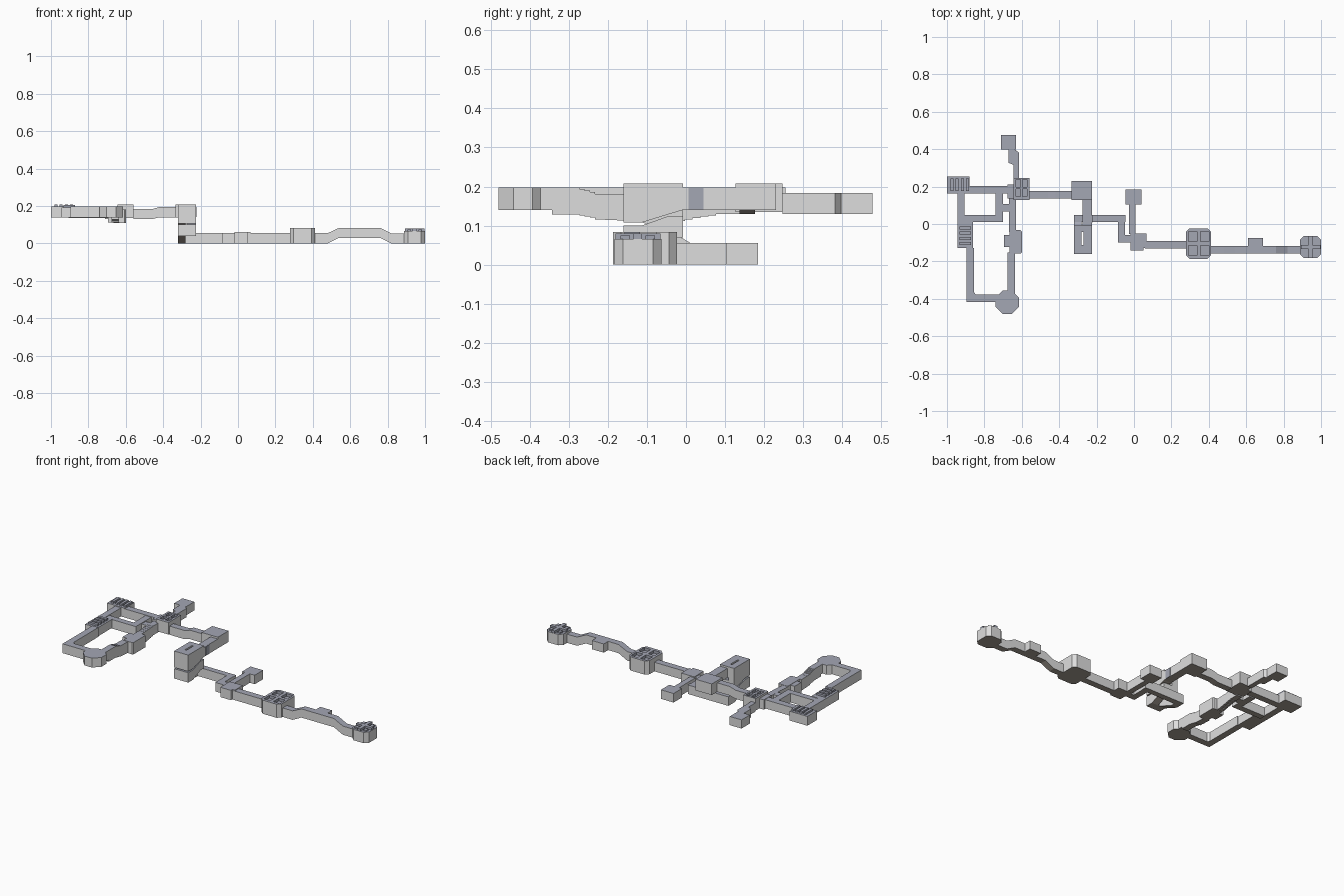
import bpy, bmesh, math

if "Cube" in bpy.data.objects:
    bpy.data.objects.remove(bpy.data.objects["Cube"])

DY = -0.003     # centres the layout front to back


def material(name, rgb):
    m = bpy.data.materials.new(name)
    m.diffuse_color = (*rgb, 1)
    m.use_nodes = True
    m.node_tree.nodes["Principled BSDF"].inputs["Base Color"].default_value = m.diffuse_color
    return m


MATS = [material("wall_grey", (0.73, 0.73, 0.73)),
        material("roof_slate", (0.37, 0.385, 0.455)),
        material("floor_brown", (0.38, 0.335, 0.29))]


def extrude(name, pts, vec):
    """Extrude a closed 3D outline; roofs, floors and walls are coloured by direction."""
    bm = bmesh.new()
    pts = [(x, y + DY, z) for x, y, z in pts]
    a = [bm.verts.new(p) for p in pts]
    b = [bm.verts.new([p[i] + vec[i] for i in range(3)]) for p in pts]
    bm.faces.new(a)
    bm.faces.new(b[::-1])
    n = len(pts)
    for i in range(n):
        bm.faces.new((a[i], b[i], b[(i + 1) % n], a[(i + 1) % n]))
    bmesh.ops.recalc_face_normals(bm, faces=bm.faces)
    bm.normal_update()
    for f in bm.faces:
        f.material_index = 1 if f.normal.z > 0.5 else 2 if f.normal.z < -0.5 else 0
    me = bpy.data.meshes.new(name)
    bm.to_mesh(me)
    bm.free()
    for m in MATS:
        me.materials.append(m)
    ob = bpy.data.objects.new(name, me)
    bpy.context.collection.objects.link(ob)
    return ob


def plan(name, xy, z0, z1):
    return extrude(name, [(x, y, z0) for x, y in xy], (0, 0, z1 - z0))


def box(name, x0, x1, y0, y1, z0, z1):
    return plan(name, [(x0, y0), (x1, y0), (x1, y1), (x0, y1)], z0, z1)


def roof_box(name, *dims):
    """Box that carries the roof colour on every side."""
    ob = box(name, *dims)
    for p in ob.data.polygons:
        p.material_index = 1
    return ob


def chamfered(name, x0, x1, y0, y1, z0, z1, c):
    return plan(name, [(x0 + c, y0), (x1 - c, y0), (x1, y0 + c), (x1, y1 - c),
                       (x1 - c, y1), (x0 + c, y1), (x0, y1 - c), (x0, y0 + c)], z0, z1)


def ramp(name, axis, lo, hi, stations):
    """Sloping corridor: stations are (distance, bottom, top) along the axis."""
    prof = [(t, b) for t, b, _ in stations] + [(t, c) for t, _, c in reversed(stations)]
    if axis == 'x':
        return extrude(name, [(t, lo, z) for t, z in prof], (0, hi - lo, 0))
    return extrude(name, [(lo, t, z) for t, z in prof], (hi - lo, 0, 0))


def steps(t0, t1, low, high, n):
    """Stations of a stepped flight going from the (bottom, top) pair low to high."""
    out = []
    for i in range(n):
        k = (i + 1) / (n + 1)
        b, c = (low[j] + (high[j] - low[j]) * k for j in (0, 1))
        out += [(t0 + (t1 - t0) * i / n + 0.0001, b, c), (t0 + (t1 - t0) * (i + 1) / n, b, c)]
    return out


def cut_pits(room, x0, x1, y0, y1, z, gap):
    """Sink a two by two grid of square pits into a roof."""
    w, d = (x1 - x0 - gap) / 2, (y1 - y0 - gap) / 2
    for i in range(2):
        for j in range(2):
            x, y = x0 + i * (w + gap), y0 + j * (d + gap)
            c = roof_box("pit_cutter", x, x + w, y, y + d, z, z + 0.1)
            c.hide_render = True
            c.hide_viewport = True
            mod = room.modifiers.new("pit", 'BOOLEAN')
            mod.object = c
            mod.solver = 'EXACT'


# Upper level: north spur and crossing
box("north_room", -0.71, -0.63, 0.40, 0.48, 0.13, 0.183)
plan("north_corridor", [(-.67, .40), (-.635, .40), (-.615, .385), (-.615, .25),
                        (-.645, .25), (-.645, .32), (-.67, .33)], 0.13, 0.183)
crossing = box("crossing_room", -0.645, -0.56, 0.13, 0.25, 0.135, 0.208)
cut_pits(crossing, -0.632, -0.572, 0.15, 0.24, 0.193, 0.012)
box("crossing_annex", -0.675, -0.645, 0.14, 0.215, 0.135, 0.195)

# Upper level: east corridor to the stairwell
ramp("east_corridor", 'x', 0.14, 0.18,
     [(-.56, .13, .183), (-.46, .13, .183), (-.42, .14, .195), (-.33, .14, .195)])
box("corner_room", -0.335, -0.225, 0.13, 0.233, 0.14, 0.208)
box("stairwell_corridor", -0.275, -0.225, -0.005, 0.13, 0.14, 0.197)
roof_box("corridor_doorway", -0.226, -0.223, 0.01, 0.048, 0.141, 0.196)

# Stairwell: four flights folding around a narrow shaft
L, R = (-0.32, -0.281), (-0.270, -0.225)
box("upper_landing", L[0], R[1], -0.157, -0.11, 0.108, 0.208)
ramp("upper_right_flight", 'y', *R, [(-.11, .108, .208), (-.005, .14, .208)])
ramp("upper_left_flight", 'y', *L, [(-.11, .108, .208), (-.005, .075, .208)])
box("middle_landing", L[0], R[1], -0.04, -0.005, 0.07, 0.125)
box("stairwell_roof", L[0], R[1], -0.04, -0.005, 0.142, 0.208)
box("lower_landing", L[0], R[1], -0.157, -0.11, 0.04, 0.1)
ramp("lower_right_flight", 'y', *R, [(-.11, .04, .1), (-.04, .07, .125)])
ramp("lower_left_flight", 'y', *L, [(-.11, .04, .1), (-.01, .0, .07), (.015, .0, .055)])

# Upper level: west loop
box("west_corridor", -0.88, -0.67, 0.165, 0.205, 0.14, 0.193)
box("northwest_room", -1.0, -0.88, 0.165, 0.258, 0.14, 0.197)
for i in range(4):
    x = -0.982 + i * 0.028
    roof_box("northwest_roof_rib", x, x + 0.016, 0.18, 0.245, 0.19, 0.208)
box("west_side_corridor", -0.945, -0.905, 0.02, 0.165, 0.14, 0.193)
box("west_room", -0.945, -0.86, -0.125, 0.02, 0.14, 0.193)
for i in range(4):
    y = -0.11 + i * 0.028
    roof_box("west_roof_rib", -0.932, -0.872, y, y + 0.016, 0.185, 0.205)
box("inner_corridor", -0.905, -0.70, 0.015, 0.052, 0.135, 0.19)
box("inner_branch", -0.74, -0.70, 0.052, 0.165, 0.135, 0.19)
box("inner_link", -0.70, -0.66, 0.07, 0.11, 0.135, 0.185)
box("southwest_corridor", -0.895, -0.855, -0.415, -0.125, 0.14, 0.197)
plan("south_corridor", [(-.895, -.415), (-.72, -.415), (-.72, -.375), (-.845, -.375),
                        (-.855, -.362), (-.895, -.362)], 0.14, 0.197)
chamfered("south_octagon_room", -0.74, -0.615, -0.477, -0.352, 0.14, 0.197, 0.038)
ramp("south_stair_corridor", 'y', -0.675, -0.635,
     [(-.37, .14, .197), (-.34, .14, .197), (-.3399, .128, .197), (-.27, .128, .197)]
     + steps(-.27, -.23, (.128, .197), (.118, .182), 3)
     + steps(-.23, -.18, (.118, .182), (.112, .18), 2) + [(-.15, .112, .18)])
chamfered("middle_room", -0.665, -0.60, -0.155, -0.03, 0.11, 0.182, 0.006)
box("middle_alcove", -0.695, -0.66, -0.12, -0.055, 0.112, 0.18)
ramp("middle_stair_corridor", 'y', -0.667, -0.63,
     [(-.04, .112, .18), (.0, .112, .18)]
     + steps(.0, .08, (.112, .18), (.13, .186), 4) + [(.0801, .13, .186), (.14, .13, .186)])

# Lower level: corridors around the small rooms
box("lower_corridor", -0.32, -0.045, 0.015, 0.05, 0.0, 0.055)
box("lower_turn", -0.085, -0.047, -0.095, 0.015, 0.0, 0.055)
box("lower_link", -0.047, -0.01, -0.095, -0.055, 0.0, 0.055)
box("lower_north_room", -0.045, 0.04, 0.107, 0.188, 0.0, 0.055)
box("lower_north_corridor", -0.027, 0.007, -0.05, 0.107, 0.0, 0.055)
plan("lower_junction_room", [(-.02, -.14), (.052, -.14), (.052, -.125), (.068, -.125),
                             (.068, -.048), (-.02, -.048)], 0.0, 0.06)
box("lower_east_corridor", 0.06, 0.285, -0.127, -0.087, 0.0, 0.055)

# Lower level: hall with four roof pits
hall = chamfered("pit_hall", 0.277, 0.413, -0.184, -0.02, 0.0, 0.083, 0.02)
cut_pits(hall, 0.292, 0.400, -0.165, -0.037, 0.066, 0.02)

# Raised corridor to the far east room
ramp("raised_corridor", 'x', -0.155, -0.115,
     [(.41, .0, .055), (.48, .0, .055), (.54, .03, .083), (.76, .03, .083),
      (.82, .0, .053), (.90, .0, .053)])
box("corridor_alcove", 0.61, 0.69, -0.115, -0.073, 0.03, 0.083)
chamfered("far_east_room", 0.888, 1.0, -0.18, -0.06, 0.0, 0.066, 0.022)
roof_box("far_east_roof_beam", 0.892, 0.998, -0.131, -0.110, 0.06, 0.08)
roof_box("far_east_cross_beam", 0.934, 0.955, -0.178, -0.062, 0.06, 0.08)
for x in (0.905, 0.964):
    for y in (-0.165, -0.101):
        roof_box("far_east_roof_block", x, x + 0.02, y, y + 0.024, 0.06, 0.074)
